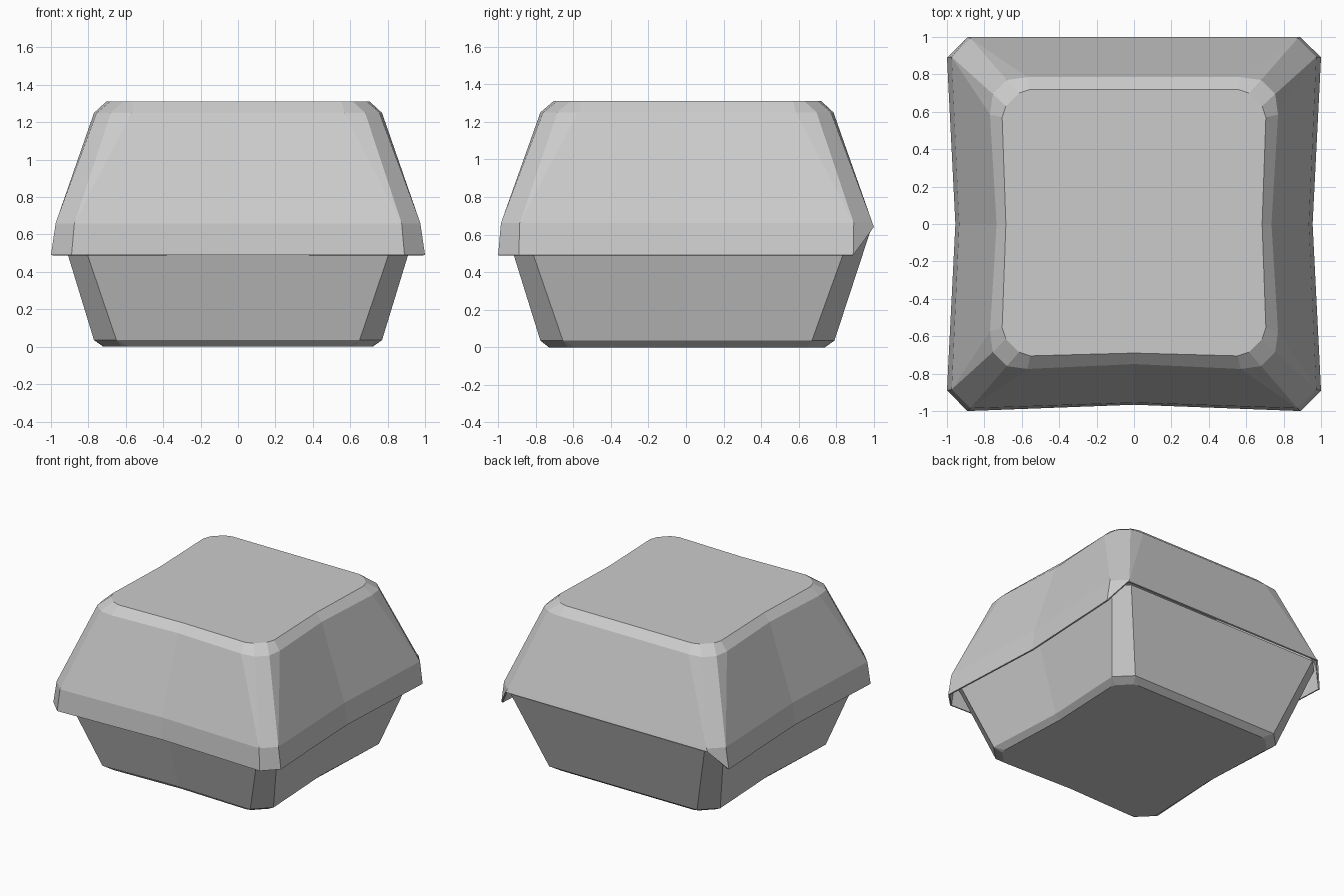
import bpy, bmesh

if "Cube" in bpy.data.objects:
    bpy.data.objects.remove(bpy.data.objects["Cube"])


def ring(z, x, front, back, pinch, cut, ease, reach, back_z=None):
    """Rounded-square outline: chamfered corners, sides and front pinched at mid."""
    bz = z if back_z is None else back_z
    half = [(0, -front + pinch * 0.75, z),
            (x - reach, -front, z), (x - cut, -front + ease, z),
            (x - ease, -front + cut, z), (x, -front + reach, z),
            (x - pinch, 0, z),
            (x, back - reach, z), (x - ease, back - cut, z),
            (x - cut, back - ease, bz), (x - reach, back, bz),
            (0, back, bz)]
    return half + [(-a, b, c) for a, b, c in half[-2:0:-1]]


def shell(name, rings, cap_top):
    """Loft the outlines from low to high, close one end and give it thickness."""
    bm = bmesh.new()
    loops = [[bm.verts.new(p) for p in r] for r in rings]
    n = len(loops[0])
    for lo, hi in zip(loops, loops[1:]):
        for i in range(n):
            j = (i + 1) % n
            bm.faces.new((lo[i], lo[j], hi[j], hi[i]))
    bm.faces.new(loops[-1] if cap_top else loops[0][::-1])
    bmesh.ops.remove_doubles(bm, verts=bm.verts, dist=0.002)
    me = bpy.data.meshes.new(name)
    bm.to_mesh(me)
    bm.free()
    ob = bpy.data.objects.new(name, me)
    bpy.context.collection.objects.link(ob)
    mod = ob.modifiers.new("wall", 'SOLIDIFY')
    mod.thickness = 0.012
    mod.offset = -1
    return ob


# Tray: flared lower half, running up inside the lid to the hinge line
shell("tray", [
    ring(0.0, 0.72, 0.73, 0.74, 0.025, 0.10, 0.01, 0.14),
    ring(0.035, 0.77, 0.775, 0.79, 0.035, 0.12, 0.0, 0.12),
    ring(0.63, 0.952, 0.96, 0.985, 0.04, 0.10, 0.0, 0.10),
], cap_top=False)

# Lid: upper half with a near-vertical skirt, raised along the back hinge
shell("lid", [
    ring(0.49, 1.0, 1.0, 1.0, 0.045, 0.11, 0.0, 0.11, back_z=0.64),
    ring(0.66, 0.975, 0.985, 0.993, 0.04, 0.10, 0.0, 0.10),
    ring(1.25, 0.77, 0.775, 0.785, 0.035, 0.09, 0.015, 0.20),
    ring(1.31, 0.705, 0.705, 0.72, 0.02, 0.09, 0.02, 0.15),
], cap_top=True)
